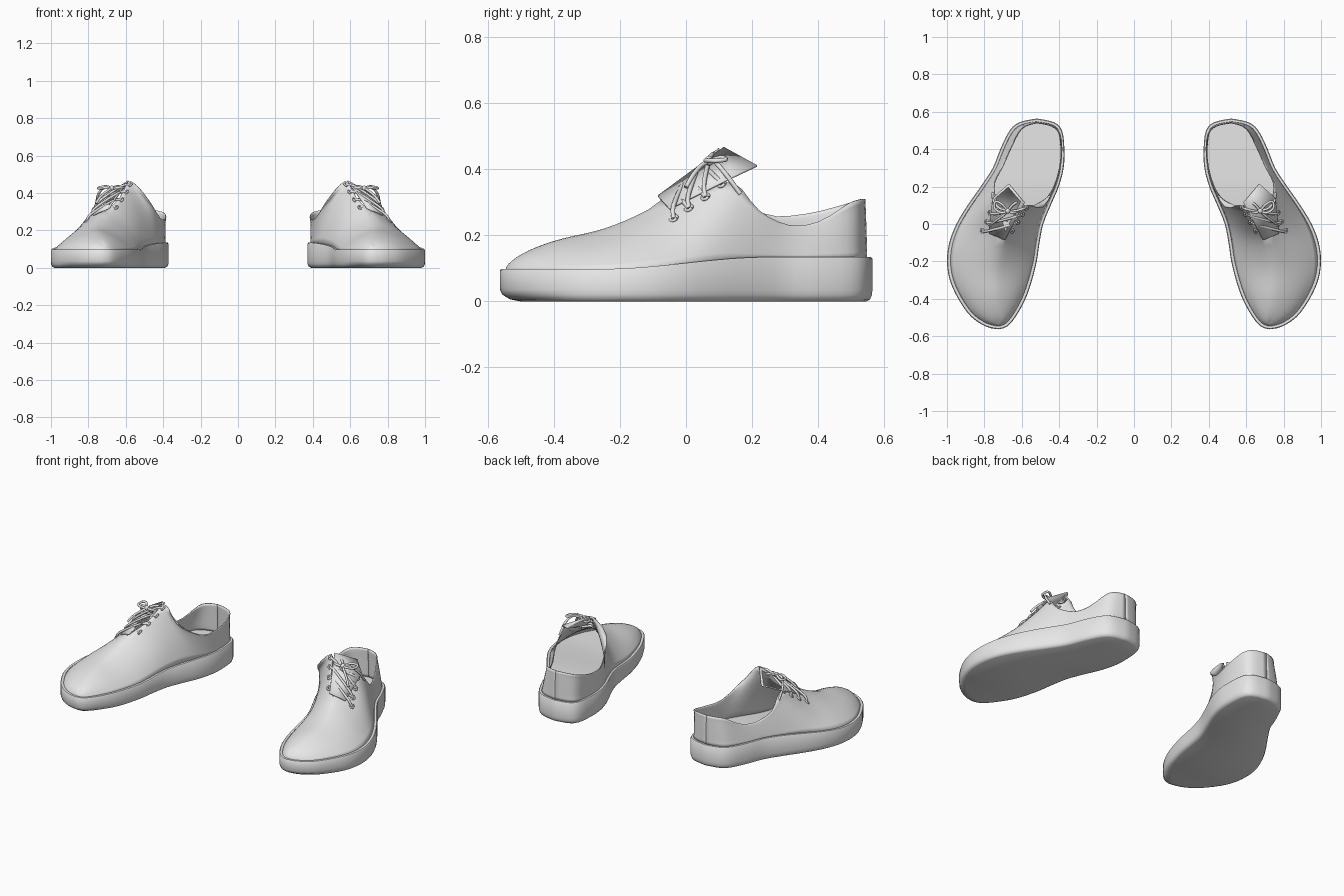
import bpy, bmesh, math
from mathutils import Vector
from mathutils.bvhtree import BVHTree

if "Cube" in bpy.data.objects:
    bpy.data.objects.remove(bpy.data.objects["Cube"])

grey = bpy.data.materials.new("light_grey")
grey.use_nodes = True
COLOUR = (0.8, 0.8, 0.8, 1)
grey.diffuse_color = COLOUR
grey.node_tree.nodes["Principled BSDF"].inputs["Base Color"].default_value = COLOUR


def spline(points, steps=3):
    """Smooth path through the points."""
    pts = [Vector(p) for p in points]
    out = []
    for i in range(len(pts) - 1):
        a, b, c, d = pts[max(i - 1, 0)], pts[i], pts[i + 1], pts[min(i + 2, len(pts) - 1)]
        for k in range(steps):
            t = k / steps
            out.append(b + (c - a) * t / 2 + (2 * a - 5 * b + 4 * c - d) * t * t / 2
                       + (3 * b - a - 3 * c + d) * t ** 3 / 2)
    return out + [pts[-1]]


def finish(obj, angle=40):
    """Colour, smooth and mirror one part into a pair."""
    obj.data.materials.append(grey)
    bpy.ops.object.select_all(action='DESELECT')
    obj.select_set(True)
    bpy.context.view_layer.objects.active = obj
    if obj.type == 'MESH':
        bpy.ops.object.shade_smooth_by_angle(angle=math.radians(angle))
    obj.modifiers.new("pair", 'MIRROR')


def mesh_part(name, bm, angle=40, thickness=0, relax=0):
    bmesh.ops.remove_doubles(bm, verts=bm.verts, dist=0.0005)
    bmesh.ops.recalc_face_normals(bm, faces=bm.faces)
    inside = [v for v in bm.verts if not v.is_boundary]
    for _ in range(relax):
        bmesh.ops.smooth_vert(bm, verts=inside, factor=.5,
                              use_axis_x=True, use_axis_y=True, use_axis_z=True)
    mesh = bpy.data.meshes.new(name)
    bm.to_mesh(mesh)
    bm.free()
    obj = bpy.data.objects.new(name, mesh)
    bpy.context.collection.objects.link(obj)
    if thickness:
        shell = obj.modifiers.new("thickness", 'SOLIDIFY')
        shell.thickness, shell.offset = thickness, 0
    finish(obj, angle)
    return mesh


def tube_part(name, paths, radius):
    curve = bpy.data.curves.new(name, 'CURVE')
    curve.dimensions = '3D'
    curve.bevel_depth, curve.bevel_resolution = radius, 2
    curve.use_fill_caps = True
    for path in paths:
        pts = spline(path, 5)
        line = curve.splines.new('POLY')
        line.points.add(len(pts) - 1)
        for p, v in zip(line.points, pts):
            p.co = (*v, 1)
    obj = bpy.data.objects.new(name, curve)
    bpy.context.collection.objects.link(obj)
    finish(obj)


def grid_faces(bm, rows, closed=False):
    n = len(rows[0])
    for a, b in zip(rows, rows[1:]):
        for i in range(n if closed else n - 1):
            j = (i + 1) % n
            bm.faces.new((a[i], a[j], b[j], b[i]))


# Footprint stations from toe to heel: y, outer x, inner x
FOOT = [(-.563, .725, .725), (-.549, .79, .68), (-.495, .872, .632), (-.4, .94, .58),
        (-.3, .985, .545), (-.2, 1, .52), (-.1, .988, .505), (0, .95, .485),
        (.1, .89, .445), (.2, .82, .402), (.3, .755, .376), (.4, .715, .372),
        (.5, .665, .385), (.545, .61, .43), (.564, .52, .52)]
outer = spline([(x, y, 0) for y, x, _ in FOOT])
inner = spline([(x, y, 0) for y, _, x in FOOT])
N = len(outer)
loop = outer + inner[-2:0:-1]


def sole_top(y):
    t = min(max((y + .25) / .5, 0), 1)
    return .098 + .036 * t * t * (3 - 2 * t)


def inset(d, toe=0):
    """Footprint loop moved inwards, more at the toe if asked."""
    out = []
    for i, p in enumerate(loop):
        t = (loop[(i + 1) % len(loop)] - loop[i - 1]).normalized()
        amount = d + toe * max(0, (-p.y - .35) / .2)
        out.append(p + Vector((-t.y, t.x, 0)) * amount)
    return out


# Sole: stacked rings, closed above and below
bm = bmesh.new()
rings = []
for d, toe, height, from_top in [(.018, .04, 0, False), (.007, .022, .006, False),
                                 (.001, .006, .02, False), (0, 0, .035, False),
                                 (0, 0, -.005, True), (.004, 0, 0, True), (.03, 0, 0, True)]:
    rings.append([bm.verts.new((p.x, p.y, height + (sole_top(p.y) if from_top else 0)))
                  for p in inset(d, toe)])
grid_faces(bm, rings, closed=True)
for ring in (rings[0], rings[-1]):
    bm.faces.new((ring[0], ring[1], ring[-1]))
    for i in range(1, N - 2):
        bm.faces.new((ring[i], ring[i + 1], ring[-i - 1], ring[-i]))
    bm.faces.new((ring[N - 2], ring[N - 1], ring[N]))
mesh_part("sole", bm)

# Upper: ridge over the toes, splitting into outer and inner collar edges
RIDGE = [(.725, -.53, .112), (.728, -.505, .135), (.735, -.455, .162), (.745, -.37, .193),
         (.75, -.27, .215), (.735, -.18, .25), (.71, -.08, .3)]
OUTER_RIM = [(.74, .03, .325), (.742, .14, .36), (.745, .22, .275), (.70, .31, .23),
             (.66, .4, .24), (.615, .49, .295), (.575, .525, .308), (.52, .54, .31)]
INNER_RIM = [(.635, .01, .37), (.575, .1, .463), (.485, .09, .37), (.415, .23, .265),
             (.387, .36, .264), (.395, .48, .293), (.44, .525, .307), (.52, .54, .31)]
base = inset(.018)
vamp = spline(RIDGE)[:-1]
sides = [(base[:N], OUTER_RIM, .12), ([base[0]] + base[:N - 2:-1], INNER_RIM, .3)]
bm = bmesh.new()
ROWS = 10
for foot, rim, least in sides:
    columns = []
    for i, (b, r) in enumerate(zip(foot, vamp + spline(RIDGE[-1:] + rim))):
        b = Vector((b.x, b.y, sole_top(b.y) - .004))
        bulge = max(least, .85 - .6 * i / (N * .38))
        column = []
        for k in range(ROWS + 1):
            t = k / ROWS
            a = t * math.pi / 2
            flat = t + (1 - math.cos(a) - t) * bulge
            rise = t + (math.sin(a) - t) * bulge
            p = b.lerp(r, flat)
            p.z = b.z + (r.z - b.z) * rise
            column.append(bm.verts.new(p))
        columns.append(column)
    grid_faces(bm, columns)
upper = mesh_part("upper", bm, 60, .005, relax=4)
skin = BVHTree.FromPolygons([v.co for v in upper.vertices],
                            [list(f.vertices) for f in upper.polygons])

# Tongue under the laces
bm = bmesh.new()
tongue = [(.775, -.05, .28), (.755, .14, .375), (.67, .215, .41), (.585, .115, .465), (.69, -.085, .318)]
bm.faces.new([bm.verts.new(p) for p in tongue])
mesh_part("tongue", bm, thickness=.006)

# Eyelets set on the surface along both edges of the throat
facing = Vector((.5, -.45, .74)).normalized()
side = facing.orthogonal().normalized()
up = facing.cross(side)


def on_skin(points):
    return [skin.find_nearest(Vector(p))[0] + facing * .004 for p in points]


out_eyes = on_skin([(.805, -.035, .245), (.785, .01, .28), (.768, .06, .315), (.75, .11, .355)])
in_eyes = on_skin([(.64, -.05, .33), (.61, -.005, .37), (.585, .04, .41), (.57, .08, .445)])
eyelets = []
for eye in out_eyes + in_eyes:
    eyelets.append([eye + (side * math.cos(a) + up * math.sin(a)) * .011
                    for a in [k * math.pi / 4 for k in range(9)]])
tube_part("eyelets", eyelets, .005)

# Criss-cross laces
laces = []
for i in range(3):
    for a, b, height in ((out_eyes[i], in_eyes[i + 1], .022), (in_eyes[i], out_eyes[i + 1], .014)):
        lift = facing * height
        laces.append([a, a.lerp(b, .2) + lift, a.lerp(b, .8) + lift, b])
tube_part("laces", laces, .007)

# Bow: two loops and two loose ends around a knot
knot = Vector((.675, .07, .425))
bow = []
for s in (1, -1):
    reach = [(.03, .035, .01), (.065, .05, .004), (.07, .015, 0), (.035, -.01, .002)]
    bow.append([knot] + [knot + Vector((s * x, y, z)) for x, y, z in reach] + [knot])
bow.append([knot, (.72, .085, .425), (.75, .12, .385), (.755, .165, .325)])
bow.append([knot, (.70, .045, .41), (.735, .02, .38), (.76, .0, .345)])
tube_part("bow", bow, .007)
bm = bmesh.new()
bmesh.ops.create_icosphere(bm, subdivisions=2, radius=.015)
bmesh.ops.translate(bm, verts=bm.verts, vec=knot)
mesh_part("knot", bm)
